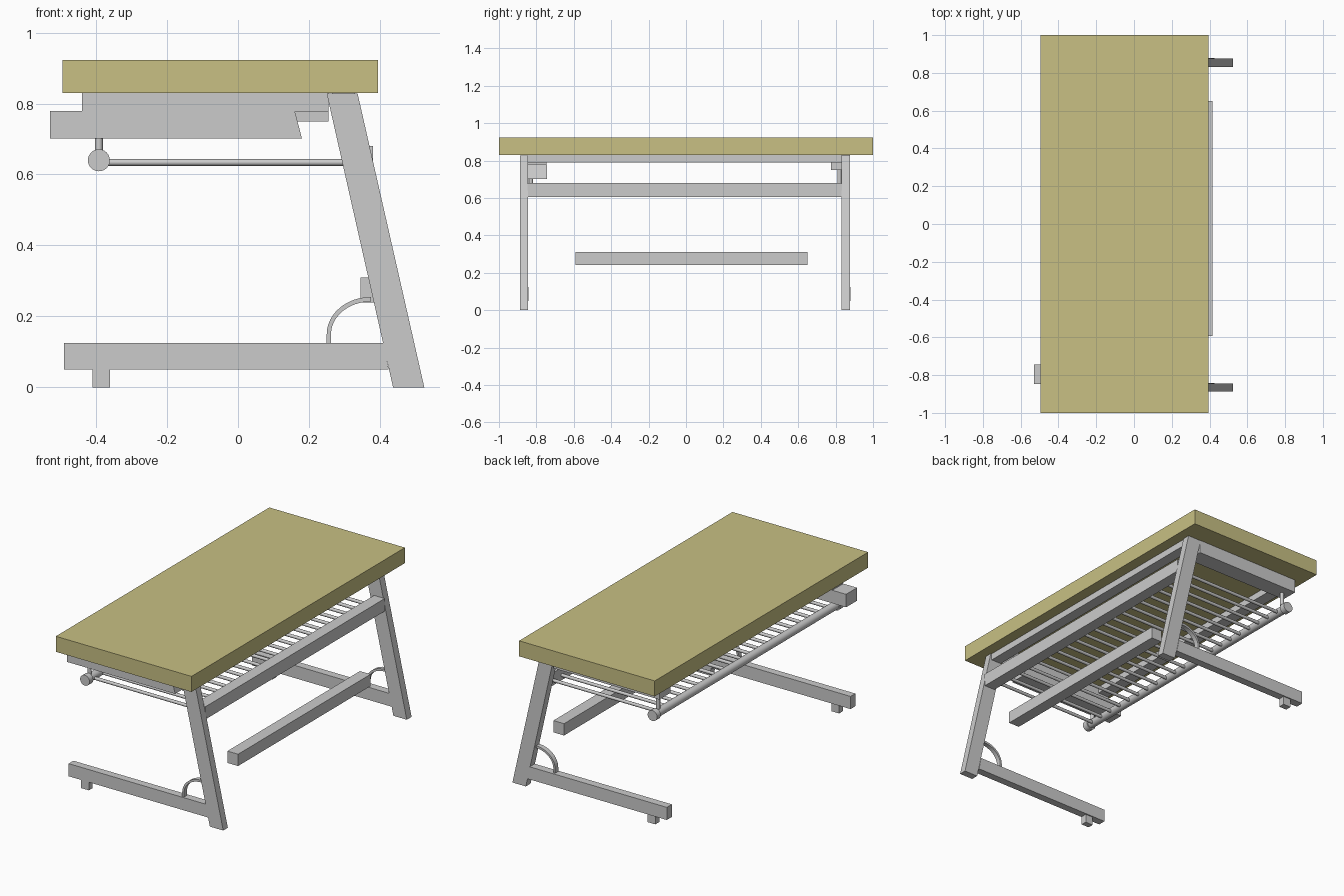
import bpy, math
from mathutils import Vector

if "Cube" in bpy.data.objects:
    bpy.data.objects.remove(bpy.data.objects["Cube"])


def box(name, x, y, z):
    bpy.ops.mesh.primitive_cube_add(size=1, location=[sum(r) / 2 for r in (x, y, z)])
    o = bpy.context.object
    o.name = name
    o.scale = [r[1] - r[0] for r in (x, y, z)]
    bpy.ops.object.transform_apply(location=False, rotation=False, scale=True)
    return o


def prism(name, profile, y0, y1):
    """Extrude an x-z profile along y."""
    n = len(profile)
    verts = [(x, y, z) for y in (y0, y1) for x, z in profile]
    faces = [list(range(n)), list(range(2 * n - 1, n - 1, -1))]
    faces += [(i, i + n, (i + 1) % n + n, (i + 1) % n) for i in range(n)]
    me = bpy.data.meshes.new(name)
    me.from_pydata(verts, [], faces)
    o = bpy.data.objects.new(name, me)
    bpy.context.collection.objects.link(o)
    bpy.context.view_layer.objects.active = o
    o.select_set(True)
    bpy.ops.object.mode_set(mode='EDIT')
    bpy.ops.mesh.select_all(action='SELECT')
    bpy.ops.mesh.normals_make_consistent(inside=False)
    bpy.ops.object.mode_set(mode='OBJECT')
    return o


def rod(name, a, b, r, sides=20):
    a, b = Vector(a), Vector(b)
    d = b - a
    bpy.ops.mesh.primitive_cylinder_add(vertices=sides, radius=r, depth=d.length, location=(a + b) / 2)
    o = bpy.context.object
    o.name = name
    o.rotation_euler = d.to_track_quat('Z', 'Y').to_euler()
    bpy.ops.object.shade_smooth_by_angle(angle=math.radians(35))
    return o


# Desktop
top = box("desktop", (-0.495, 0.395), (-1, 1), (0.83, 0.922))
mat = bpy.data.materials.new("pale_wood")
mat.diffuse_color = (0.58, 0.53, 0.23, 1)
mat.use_nodes = True
mat.node_tree.nodes["Principled BSDF"].inputs["Base Color"].default_value = mat.diffuse_color
top.data.materials.append(mat)

# Side frames: slanted leg, floor bar, pad and curved brace
cx, cz, rad = 0.375, 0.135, 0.118
arc = [math.radians(180 - 90 * i / 12) for i in range(13)]
outer = [(0.250, 0.12)] + [(cx + 0.125 * math.cos(t), cz + 0.015 + 0.105 * math.sin(t)) for t in arc]
inner = [(0.262, 0.12)] + [(cx + 0.113 * math.cos(t), cz + 0.015 + 0.092 * math.sin(t)) for t in arc]
for side, y0, y1 in (("front", -0.888, -0.845), ("back", 0.832, 0.877)):
    prism(side + "_leg", [(0.25, 0.828), (0.337, 0.828), (0.525, 0), (0.437, 0)], y0, y1)
    prism(side + "_floor_bar", [(-0.49, 0.125), (0.41, 0.125), (0.425, 0.05), (-0.49, 0.05)],
          y0 + 0.001, y1 + 0.003)
    box(side + "_floor_pad", (-0.41, -0.36), (y0 + 0.004, y1 - 0.004), (0, 0.051))
    prism(side + "_brace", outer + inner[::-1], y0 + 0.008, y1 - 0.008)

# Beams under the desktop
box("front_support", (-0.44, 0.255), (-0.845, -0.745), (0.778, 0.829))
box("back_support", (-0.44, 0.255), (0.775, 0.878), (0.75, 0.829))
for name, x in (("left_cross_beam", (-0.437, -0.366)), ("right_cross_beam", (0.265, 0.33))):
    box(name, x, (-0.848, 0.832), (0.79, 0.8295))
box("rear_rail", (0.31, 0.38), (-0.847, 0.833), (0.605, 0.68))

# Control box with slanted end
prism("control_box", [(-0.53, 0.779), (0.16, 0.779), (0.18, 0.702), (-0.53, 0.702)], -0.846, -0.743)

# Footrest
box("footrest", (0.345, 0.415), (-0.592, 0.65), (0.24, 0.31))

# Shelf rack: tube, end caps, hangers and rungs
rx, rz = -0.392, 0.64
rod("rack_tube", (rx, -0.86, rz), (rx, 0.86, rz), 0.024, 24)
for s, yh in ((-1, -0.83), (1, 0.82)):
    rod("rack_end_cap", (rx, s * 0.84, rz), (rx, s * 0.875, rz), 0.031, 24)
    rod("rack_hanger", (rx, yh, rz), (rx, yh, 0.785), 0.011, 16)
count = 21
for i in range(count):
    y = -0.81 + 1.61 * i / (count - 1)
    rod("rack_rung", (rx, y, 0.634), (0.32, y, 0.634), 0.0095, 12)
